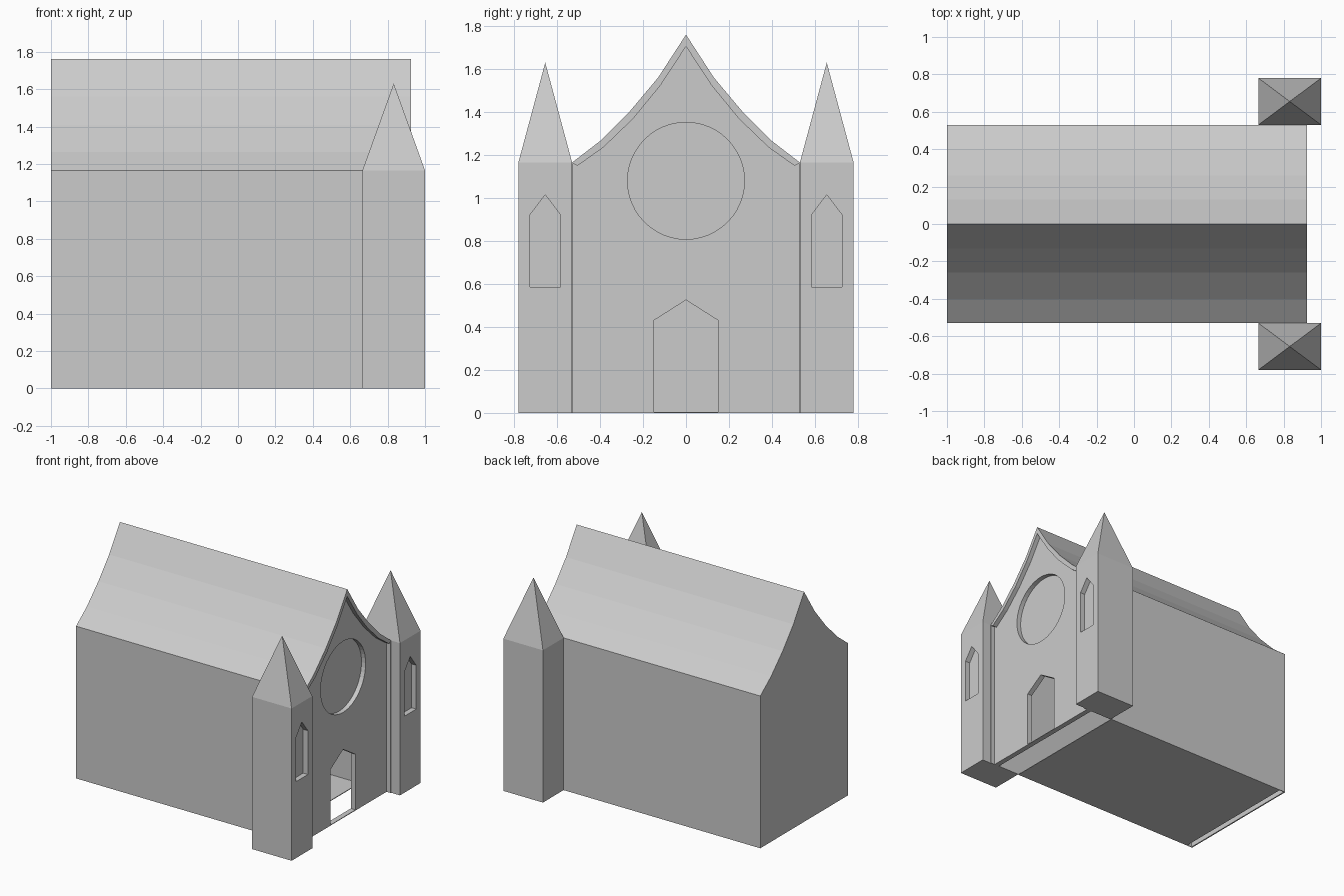
import bpy
import bmesh
import math

cube = bpy.data.objects.get("Cube")
if cube:
    bpy.data.objects.remove(cube, do_unlink=True)

# One stone colour for the whole chapel
stone = bpy.data.materials.new("pale_grey_stone")
stone.use_nodes = True
GREY = (0.6, 0.6, 0.6, 1.0)
stone.diffuse_color = GREY
stone.node_tree.nodes["Principled BSDF"].inputs["Base Color"].default_value = GREY


def finish(name, bm):
    """Turn a bmesh into a named stone object."""
    bmesh.ops.recalc_face_normals(bm, faces=bm.faces[:])
    mesh = bpy.data.meshes.new(name)
    bm.to_mesh(mesh)
    bm.free()
    mesh.materials.append(stone)
    obj = bpy.data.objects.new(name, mesh)
    bpy.context.scene.collection.objects.link(obj)
    return obj


def prism(name, profile, x0, x1):
    """Extrude a (y, z) profile along x."""
    bm = bmesh.new()
    face = bm.faces.new([bm.verts.new((x0, y, z)) for y, z in profile])
    out = bmesh.ops.extrude_face_region(bm, geom=[face])
    moved = [v for v in out["geom"] if isinstance(v, bmesh.types.BMVert)]
    bmesh.ops.translate(bm, verts=moved, vec=(x1 - x0, 0, 0))
    return finish(name, bm)


def cut(obj, cutter):
    """Subtract a cutter from an object and discard the cutter."""
    cutter.hide_render = True
    mod = obj.modifiers.new("cut", 'BOOLEAN')
    mod.operation = 'DIFFERENCE'
    mod.solver = 'EXACT'
    mod.object = cutter
    bpy.context.view_layer.objects.active = obj
    bpy.ops.object.modifier_apply(modifier=mod.name)
    bpy.data.objects.remove(cutter, do_unlink=True)


def mirrored(half):
    """Complete a half profile that runs from +y up to the ridge at y = 0."""
    return half + [(-y, z) for y, z in reversed(half[:-1])]


def pointed(centre, half_width, bottom, shoulder, peak):
    """Profile of a pointed opening."""
    return [(centre - half_width, bottom), (centre + half_width, bottom),
            (centre + half_width, shoulder), (centre, peak),
            (centre - half_width, shoulder)]


EAVE = 1.165
BACK, FRONT = -1.0, 0.925
WALL_Y = 0.53
FACADE_X = 0.89
SLAB = 0.04

# Curved roof lines, outside and underside
roof_line = [(WALL_Y, EAVE), (0.4, 1.265), (0.26, 1.405), (0.13, 1.56), (0, 1.76)]
underside = [(0.525, 1.16), (0.505, 1.15), (0.385, 1.235), (0.245, 1.37),
             (0.118, 1.525), (0, 1.705)]

# Hollow nave with its roof
nave = prism("nave_and_roof", mirrored([(WALL_Y, 0)] + roof_line), BACK, FRONT)
cut(nave, prism("nave_hollow", mirrored([(0.525, -0.1)] + underside), BACK + 0.01, 1.1))

# Floor, stopping short of the entrance
prism("floor", [(-0.525, 0), (0.525, 0), (0.525, 0.005), (-0.525, 0.005)], -0.95, 0.66)

# Recessed facade with an open doorway and a sunken round window
facade = prism("facade", mirrored([(0.525, 0)] + underside), FACADE_X - SLAB, FACADE_X)
cut(facade, prism("door_cutter", pointed(0, 0.15, 0.005, 0.43, 0.525), 0.8, 1.0))
ring = [(0.272 * math.cos(math.tau * i / 48), 1.08 + 0.272 * math.sin(math.tau * i / 48))
        for i in range(48)]
cut(facade, prism("round_window_cutter", ring, FACADE_X - 0.035, 1.0))

# Twin towers with pyramid spires and sunken pointed windows
for name, side in (("front_tower", -1), ("back_tower", 1)):
    y_mid, half_x, half_y = side * 0.655, 0.1675, 0.125
    x_mid = 1 - half_x
    bm = bmesh.new()
    corners = [(-1, -1), (1, -1), (1, 1), (-1, 1)]
    low, high = [[bm.verts.new((x_mid + a * half_x, y_mid + b * half_y, z))
                  for a, b in corners] for z in (0, EAVE)]
    tip = bm.verts.new((x_mid, y_mid, 1.63))
    bm.faces.new(low)
    for i in range(4):
        j = (i + 1) % 4
        bm.faces.new((low[i], low[j], high[j], high[i]))
        bm.faces.new((high[i], high[j], tip))
    tower = finish(name, bm)
    cut(tower, prism("window_cutter", pointed(y_mid, 0.072, 0.585, 0.92, 1.015),
                     1 - SLAB, 1.1))
